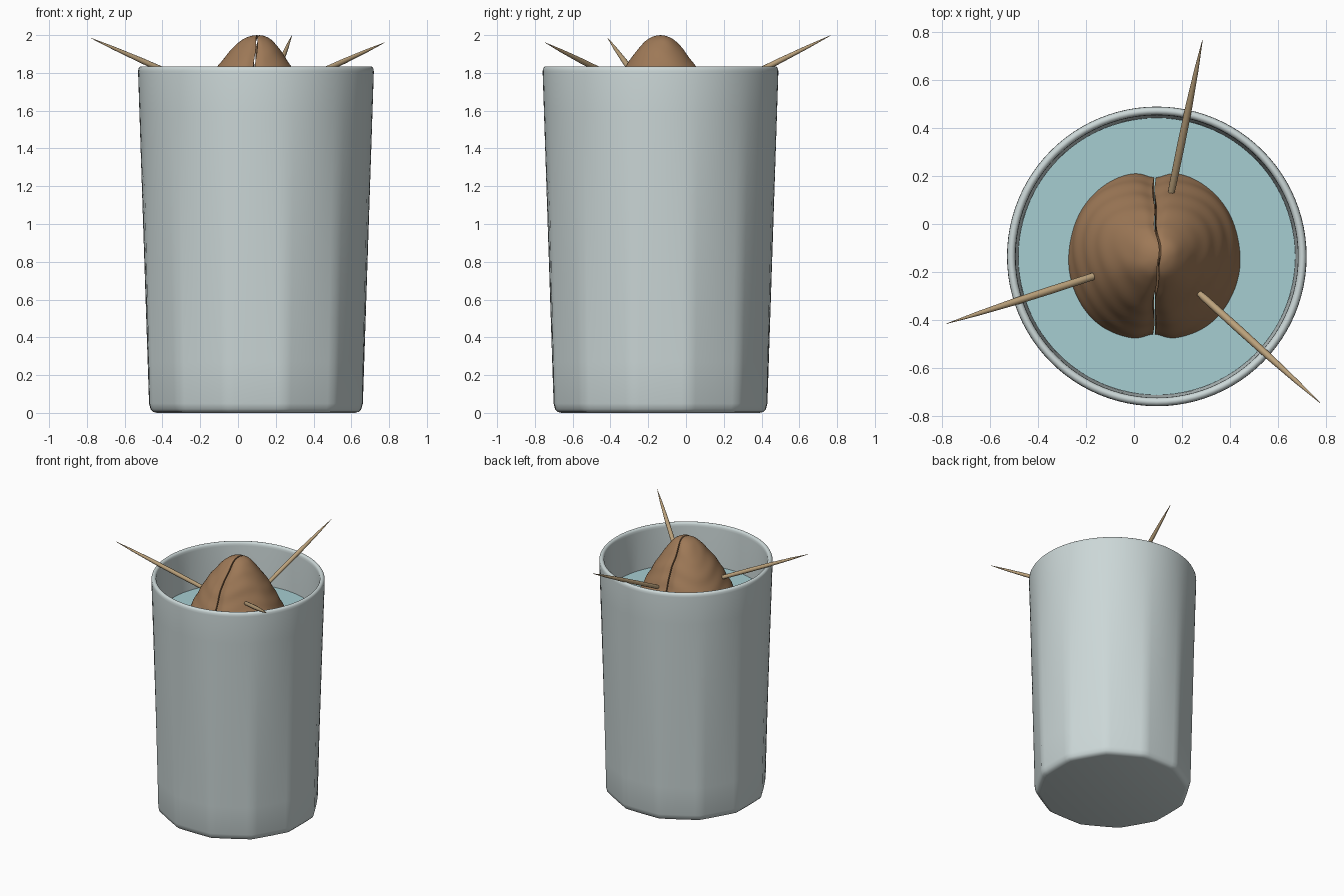
import bpy, bmesh, math
from mathutils import Vector

cube = bpy.data.objects.get("Cube")
if cube:
    bpy.data.objects.remove(cube, do_unlink=True)

CENTRE = Vector((0.095, -0.135, 0))


def material(name, rgb, rough=0.6):
    m = bpy.data.materials.new(name)
    m.use_nodes = True
    m.diffuse_color = (*rgb, 1)
    bsdf = m.node_tree.nodes["Principled BSDF"]
    bsdf.inputs["Base Color"].default_value = (*rgb, 1)
    bsdf.inputs["Roughness"].default_value = rough
    return m


def finish(bm, name, mat, angle=40):
    bmesh.ops.recalc_face_normals(bm, faces=bm.faces)
    mesh = bpy.data.meshes.new(name)
    bm.to_mesh(mesh)
    bm.free()
    mesh.materials.append(mat)
    ob = bpy.data.objects.new(name, mesh)
    bpy.context.collection.objects.link(ob)
    bpy.ops.object.select_all(action='DESELECT')
    ob.select_set(True)
    bpy.context.view_layer.objects.active = ob
    bpy.ops.object.shade_smooth_by_angle(angle=math.radians(angle))
    return ob


def lathe(profile, shape=lambda r, a, z: r, segments=96):
    """Closed rings stacked along a profile, capped at both ends."""
    bm = bmesh.new()
    rings = []
    for r, z in profile:
        ring = []
        for i in range(segments):
            a = math.tau * i / segments
            q = shape(r, a, z)
            ring.append(bm.verts.new((q * math.cos(a), q * math.sin(a), z)))
        rings.append(ring)
    for low, high in zip(rings, rings[1:]):
        for i in range(segments):
            j = (i + 1) % segments
            bm.faces.new((low[i], low[j], high[j], high[i]))
    bm.faces.new(rings[0])
    bm.faces.new(rings[-1])
    return bm


glass_mat = material("pale grey glass", (0.60, 0.68, 0.68), 0.3)
water_mat = material("pale blue water", (0.38, 0.61, 0.64), 0.3)
seed_mat = material("brown seed", (0.34, 0.19, 0.095))
wood_mat = material("tan wood", (0.50, 0.36, 0.20))


# Glass: round at the rim, softly twelve sided at the foot
def twelve_sided(r, a, z):
    side = math.tau / 12
    off = (a + side / 2) % side - side / 2
    blend = max(0, 1 - z / 1.7) * 0.85
    return r * (1 + blend * (1 / math.cos(off) - 1))


wall = [(0.525, 0.0), (0.545, 0.006), (0.558, 0.02), (0.566, 0.05)]
for k in range(1, 9):
    t = k / 8
    wall.append((0.566 + 0.058 * t, 0.05 + 1.755 * t))
for k in range(1, 8):
    a = math.pi * k / 8
    wall.append((0.606 + 0.018 * math.cos(a), 1.812 + 0.023 * math.sin(a)))
wall += [(0.588, 1.805), (0.577, 1.5), (0.53, 0.1), (0.5, 0.07)]
glass = finish(lathe(wall, twelve_sided), "glass", glass_mat, 50)
glass.location = CENTRE

# Water: solid fill just inside the wall
water = finish(lathe([(0.49, 0.075), (0.524, 0.1), (0.577, 1.51)]),
               "water", water_mat)
water.location = CENTRE

# Seed: two half shells facing one another across a wavering split
SEED = [(0.0, 2.0), (0.035, 1.994), (0.075, 1.974), (0.115, 1.935),
        (0.15, 1.89), (0.195, 1.83), (0.235, 1.765), (0.275, 1.69),
        (0.31, 1.62), (0.34, 1.55), (0.36, 1.47), (0.362, 1.38),
        (0.33, 1.25), (0.25, 1.14), (0.13, 1.07), (0.0, 1.05)]


def seed_point(r, z, t, side):
    a = (t - 0.5) * math.pi
    edge = 1 - 0.07 * abs(math.sin(a)) ** 90
    square = 1 + 0.025 * (1 - math.cos(4 * a)) / 2
    ripple = 1 + 0.008 * math.sin(z * 60 + 2 * math.sin(a * 3))
    q = r * edge * square * ripple
    x, y = side * q * math.cos(a), q * math.sin(a)
    # Flattened cheek at the front left
    if side > 0 and a < 0:
        q_flat = 1 - 0.09 * math.sin(-2 * a) ** 2 * math.exp(-((z - 1.72) / 0.13) ** 2)
        x, y = x * q_flat, y * q_flat
    bend = 0.022 * math.exp(-(y / 0.12) ** 2) + 0.004 * math.sin(y * 40)
    fade = max(0, 1 - abs(x) / 0.2)
    return (x - 0.01 + side * 0.004 + bend * fade, y, z)


def smooth_profile(points, steps=4):
    """Catmull-Rom resampling of a coarse profile."""
    out = []
    for i in range(len(points) - 1):
        p = [Vector(points[min(max(i + k, 0), len(points) - 1)]) for k in (-1, 0, 1, 2)]
        for s in range(steps):
            t = s / steps
            v = 0.5 * (2 * p[1] + (p[2] - p[0]) * t
                       + (2 * p[0] - 5 * p[1] + 4 * p[2] - p[3]) * t * t
                       + (3 * p[1] - p[0] - 3 * p[2] + p[3]) * t ** 3)
            out.append((max(v.x, 0), v.y))
    return out + [points[-1]]


for side, label in ((1, "left"), (-1, "right")):
    bm = bmesh.new()
    cols = 64
    # Columns crowd towards the split so its lip is crisp
    params = [0.5 - 0.5 * math.cos(math.pi * c / cols) for c in range(cols + 1)]
    grid = [[bm.verts.new(seed_point(r, z, t, side)) for t in params]
            for r, z in smooth_profile(SEED)]
    for up, down in zip(grid, grid[1:]):
        for c in range(cols):
            bm.faces.new((up[c], up[c + 1], down[c + 1], down[c]))
        bm.faces.new((up[0], up[-1], down[-1], down[0]))
    bmesh.ops.remove_doubles(bm, verts=bm.verts, dist=0.00005)
    half = finish(bm, "seed_half_" + label, seed_mat, 50)
    half.location = CENTRE

# Toothpicks: tapered sticks from inside the seed out over the rim
PICKS = {
    "right": ((-0.16, -0.215, 1.71), (-0.78, -0.415, 1.985)),
    "back": ((0.16, 0.155, 1.695), (0.285, 0.765, 1.998)),
    "left": ((0.295, -0.31, 1.74), (0.775, -0.745, 1.96)),
}
for label, (base, tip) in PICKS.items():
    base, tip = Vector(base), Vector(tip)
    axis = tip - base
    n = axis.length
    stick = lathe([(0.004, -0.15), (0.015, 0), (0.016, n * 0.3), (0.0145, n * 0.55),
                   (0.009, n * 0.8), (0.001, n)], segments=12)
    ob = finish(stick, "toothpick_" + label, wood_mat)
    ob.location = base
    ob.rotation_euler = axis.to_track_quat('Z', 'Y').to_euler()
